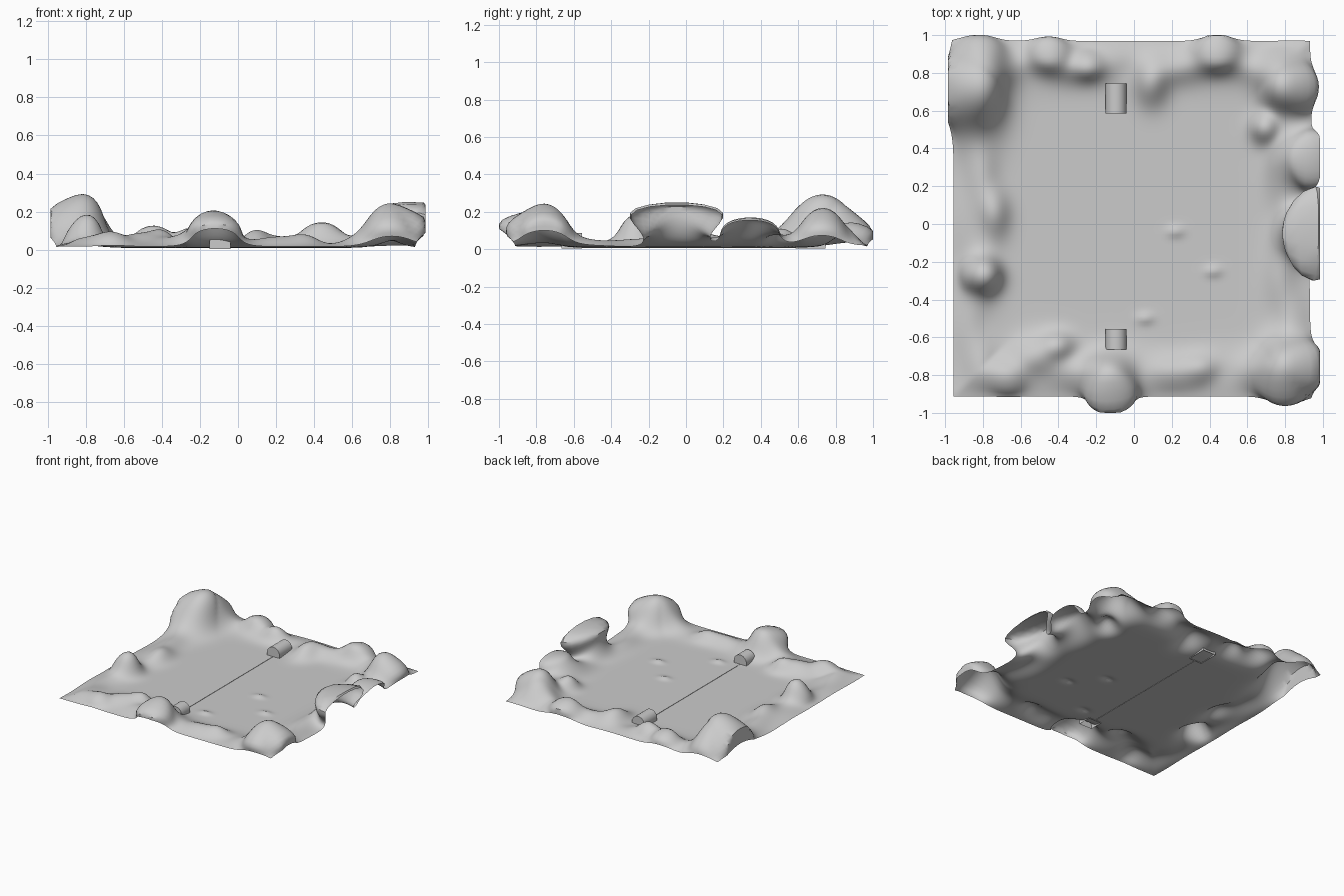
import bpy, bmesh, math

if "Cube" in bpy.data.objects:
    bpy.data.objects.remove(bpy.data.objects["Cube"])

grey = bpy.data.materials.new("stone grey")
grey.diffuse_color = (0.6, 0.6, 0.6, 1)
grey.use_nodes = True
grey.node_tree.nodes["Principled BSDF"].inputs["Base Color"].default_value = grey.diffuse_color

FLOOR = 0.009
X0, X1, Y0, Y1 = -0.955, 0.93, -0.912, 0.968

# main hills: centre x, y, height, spread, stretch along y
HILLS = [
    (-0.82, 0.72, 0.235, 0.092, 1.6),  # north-west mountain
    (-0.74, 0.06, 0.07, 0.055, 1.6),   # west
    (-0.79, -0.27, 0.125, 0.06, 1),
    (-0.52, -0.70, 0.06, 0.09, 0.8),   # south-west ridge
    (-0.40, -0.64, 0.07, 0.06, 0.8),
    (-0.66, -0.82, 0.04, 0.06, 0.8),
    (-0.12, -0.82, 0.17, 0.085, 1),    # south
    (0.36, -0.76, 0.04, 0.06, 0.8),
    (0.81, -0.76, 0.195, 0.095, 1),    # south-east
    (0.91, -0.05, 0.225, 0.08, 1),     # east
    (0.90, 0.34, 0.15, 0.085, 1.1),
    (0.69, 0.51, 0.09, 0.05, 1.1),     # north-east
    (0.80, 0.73, 0.17, 0.09, 1),
    (0.44, 0.88, 0.11, 0.085, 0.7),    # north
    (0.09, 0.74, 0.075, 0.06, 1.3),
    (-0.24, 0.83, 0.05, 0.055, 0.8),
    (-0.45, 0.88, 0.09, 0.075, 0.8),
]


def border(x, y):
    return min(x - X0, X1 - x, y - Y0, Y1 - y)


def height(x, y):
    # hills
    z = sum(h * math.exp(-(((x - cx) / s) ** 2 + ((y - cy) / (s * t)) ** 2) / 2)
            for cx, cy, h, s, t in HILLS)
    # low wavy bank that follows the border
    d = border(x, y)
    wave = 0.65 + 0.35 * math.sin(13 * x + 2) * math.cos(12 * y)
    z += 0.058 * wave * math.exp(-((d - 0.13) / 0.1) ** 2)
    # three small bumps on the valley floor
    for i in range(3):
        bx, by = ((0.42, -0.25), (0.22, -0.04), (0.06, -0.5))[i]
        z += 0.017 * math.exp(-((x - bx) / 0.045) ** 2 - ((y - by) / 0.03) ** 2)
    return z


def finish(bm, name):
    me = bpy.data.meshes.new(name)
    bm.to_mesh(me)
    bm.free()
    me.materials.append(grey)
    ob = bpy.data.objects.new(name, me)
    bpy.context.collection.objects.link(ob)
    bpy.ops.object.select_all(action='DESELECT')
    ob.select_set(True)
    bpy.context.view_layer.objects.active = ob
    bpy.ops.object.shade_smooth_by_angle(angle=math.radians(40))
    return ob


# valley: an open sheet whose hills lean outward at the border
bm = bmesh.new()
bmesh.ops.create_grid(bm, x_segments=110, y_segments=110, size=0.5)
e = 0.004
for v in bm.verts:
    x = X0 + (v.co.x + 0.5) * (X1 - X0)
    y = Y0 + (v.co.y + 0.5) * (Y1 - Y0)
    h = height(x, y)
    gx = (height(x + e, y) - height(x - e, y)) / (2 * e)
    gy = (height(x, y + e) - height(x, y - e)) / (2 * e)
    k = h * (0.07 + 0.6 * math.exp(-(border(x, y) / 0.07) ** 2))
    v.co = (min(max(x - gx * k, -0.985), 0.985),
            max(min(y - gy * k, 1), -1), FLOOR + h)
finish(bm, "valley_terrain")


# tunnels: half-round blocks on short straight walls
def tunnel(name, y0, y1, r=0.056, wall=0.03, cx=-0.095, base=0.004):
    prof = [(cx - r, base)]
    for i in range(13):
        a = math.pi * (1 - i / 12)
        prof.append((cx + r * math.cos(a), wall + r * math.sin(a)))
    prof.append((cx + r, base))
    bm = bmesh.new()
    rows = [[bm.verts.new((x, y, z)) for x, z in prof] for y in (y0, y1)]
    for i in range(len(prof) - 1):
        bm.faces.new((rows[0][i], rows[1][i], rows[1][i + 1], rows[0][i + 1]))
    for row in rows:
        bm.faces.new(row)
    bmesh.ops.recalc_face_normals(bm, faces=bm.faces)
    finish(bm, name)


tunnel("back_tunnel", 0.585, 0.745)
tunnel("front_tunnel", -0.665, -0.555)

# thin upright track line between the tunnels
bm = bmesh.new()
bmesh.ops.create_grid(bm, x_segments=1, y_segments=1, size=0.5)
for v in bm.verts:
    v.co = (-0.095, 0.015 + v.co.y * 1.14, FLOOR + v.co.x * 0.005)
finish(bm, "track_line")
